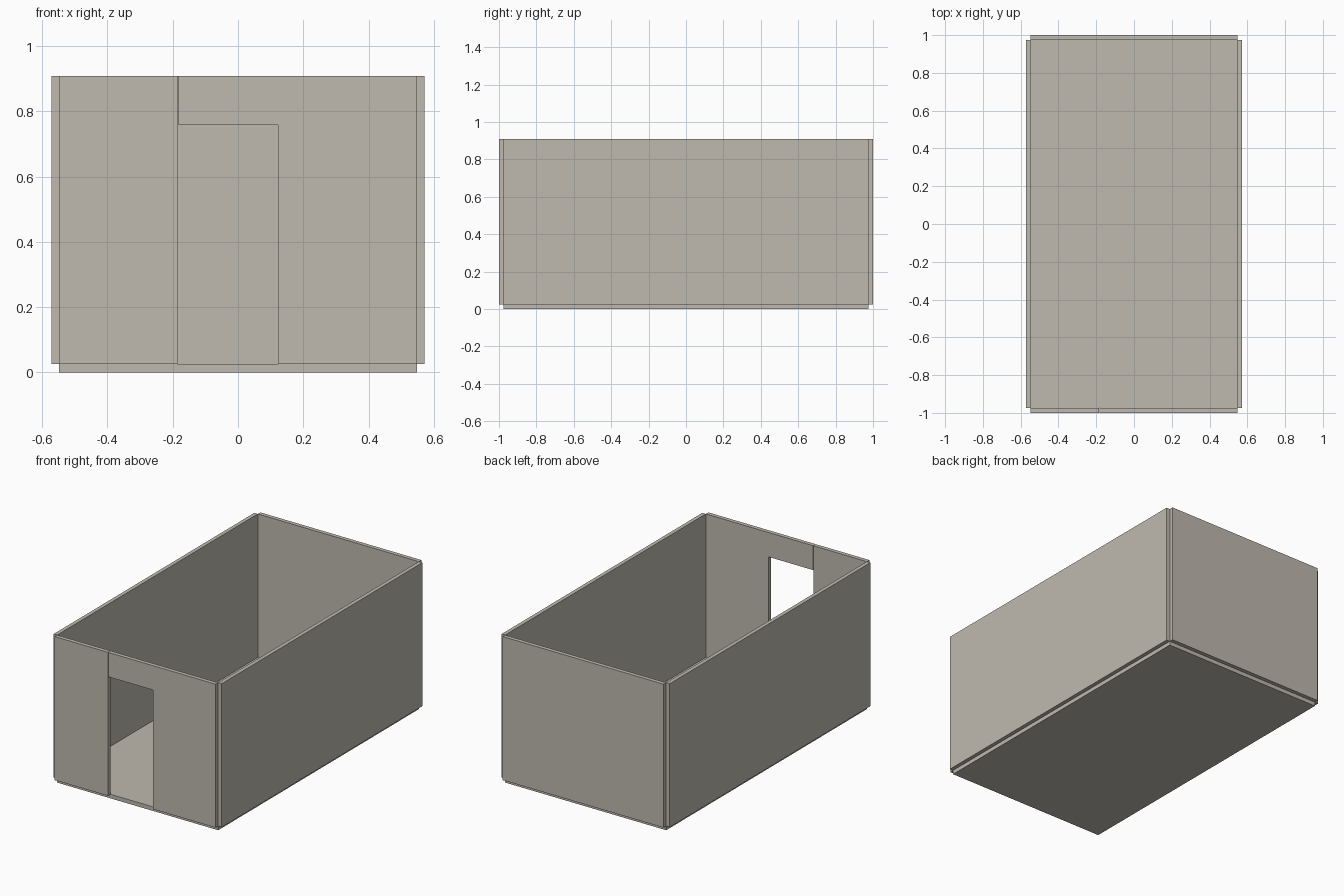
import bpy
import bmesh

cube = bpy.data.objects.get("Cube")
if cube:
    bpy.data.objects.remove(cube, do_unlink=True)

# Overall sizes
IN_X, OUT_X = 0.548, 0.572
IN_Y, OUT_Y = 0.975, 1.0
BASE, TOP = 0.025, 0.908
DOOR_L, DOOR_R, DOOR_TOP = -0.183, 0.122, 0.758
GAP = 0.002

# Single warm grey material
mat = bpy.data.materials.new("warm_grey_concrete")
mat.use_nodes = True
colour = (0.52, 0.49, 0.43, 1.0)
mat.diffuse_color = colour
mat.node_tree.nodes["Principled BSDF"].inputs["Base Color"].default_value = colour


def add_object(name, bm):
    bmesh.ops.recalc_face_normals(bm, faces=bm.faces)
    mesh = bpy.data.meshes.new(name)
    bm.to_mesh(mesh)
    bm.free()
    mesh.materials.append(mat)
    obj = bpy.data.objects.new(name, mesh)
    bpy.context.collection.objects.link(obj)
    return obj


def slab(name, x, y, z):
    """Box spanning the given (low, high) ranges."""
    bm = bmesh.new()
    bmesh.ops.create_cube(bm, size=1)
    for v in bm.verts:
        v.co = [r[1] if c > 0 else r[0] for c, r in zip(v.co, (x, y, z))]
    return add_object(name, bm)


def upright_panel(name, outline, y0, y1):
    """Extrude an x-z outline from y0 to y1."""
    bm = bmesh.new()
    face = bm.faces.new([bm.verts.new((x, y0, z)) for x, z in outline])
    ext = bmesh.ops.extrude_face_region(bm, geom=[face])
    for v in ext["geom"]:
        if isinstance(v, bmesh.types.BMVert):
            v.co.y = y1
    return add_object(name, bm)


# Floor slab
slab("floor", (-IN_X, IN_X), (-IN_Y, IN_Y), (0, BASE))

# Long side walls, outside the floor edge
for name, s in (("left_wall", 1), ("right_wall", -1)):
    slab(name, sorted((s * IN_X, s * OUT_X)), (-IN_Y, IN_Y), (BASE, TOP))

# Back wall
slab("back_wall", (-IN_X, IN_X), (IN_Y, OUT_Y), (BASE, TOP))

# Front wall: plain panel beside the doorway, and a panel carrying the lintel
slab("front_right_panel", (-IN_X, DOOR_L - GAP), (-OUT_Y, -IN_Y), (BASE, TOP))
upright_panel("front_left_panel_with_lintel",
              [(DOOR_R, BASE), (IN_X, BASE), (IN_X, TOP),
               (DOOR_L, TOP), (DOOR_L, DOOR_TOP), (DOOR_R, DOOR_TOP)],
              -OUT_Y, -IN_Y)
